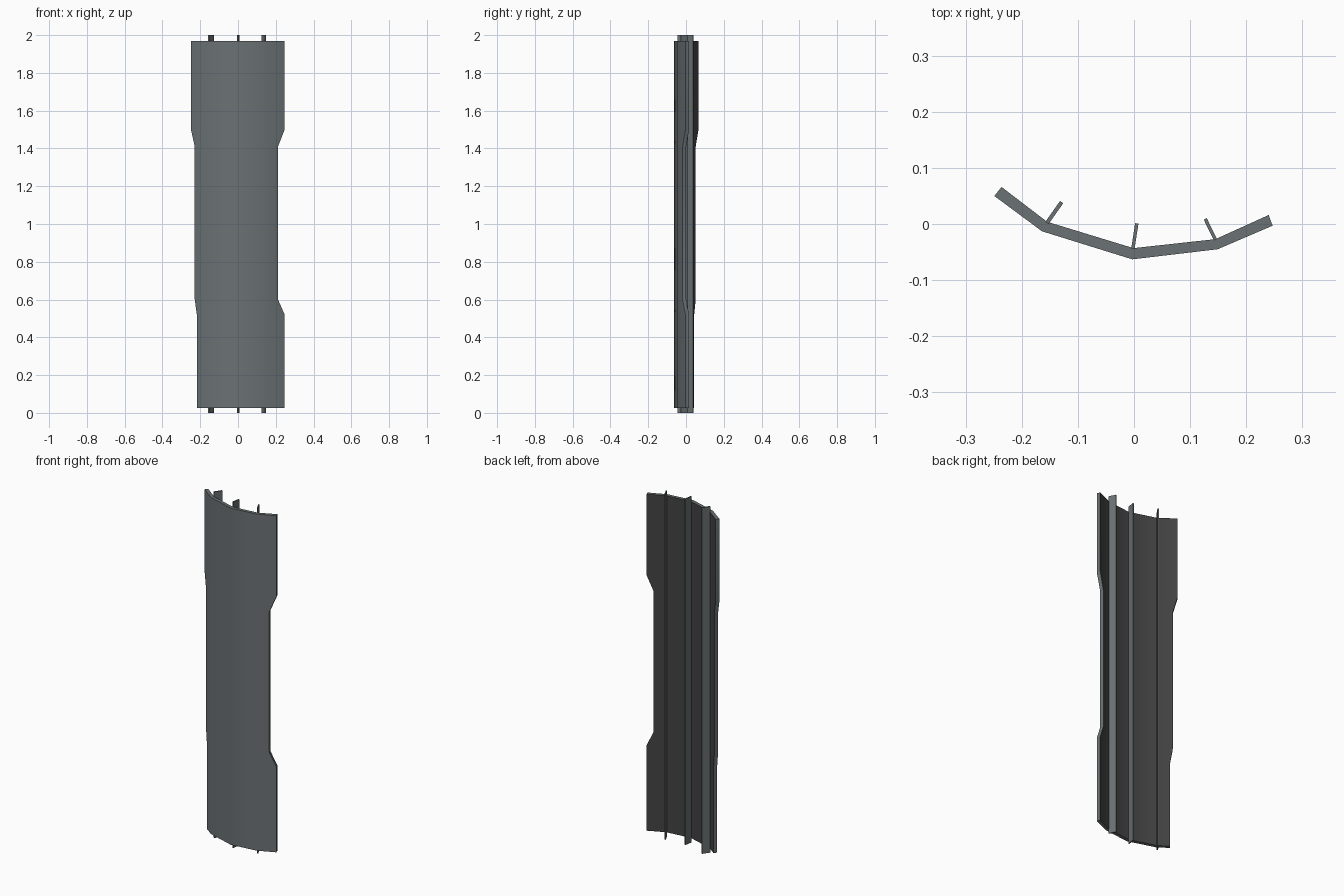
import bpy, bmesh, math
from mathutils import Vector

if "Cube" in bpy.data.objects:
    bpy.data.objects.remove(bpy.data.objects["Cube"])


def material(name, rgb):
    m = bpy.data.materials.new(name)
    m.diffuse_color = (*rgb, 1)
    m.use_nodes = True
    m.node_tree.nodes["Principled BSDF"].inputs["Base Color"].default_value = m.diffuse_color
    return m


slate = material("slate grey", (0.145, 0.165, 0.172))
dark = material("dark grey", (0.055, 0.055, 0.055))


def finish(bm, name, mats, smooth=False):
    bmesh.ops.recalc_face_normals(bm, faces=bm.faces)
    mesh = bpy.data.meshes.new(name)
    bm.to_mesh(mesh)
    bm.free()
    for m in mats:
        mesh.materials.append(m)
    ob = bpy.data.objects.new(name, mesh)
    bpy.context.collection.objects.link(ob)
    if smooth:
        bpy.context.view_layer.objects.active = ob
        ob.select_set(True)
        bpy.ops.object.shade_smooth_by_angle(angle=math.radians(35))
        ob.select_set(False)
    return ob


# Folded panel: front and back cross-section, side edges move along z
front = [(-0.249, 0.050), (-0.164, -0.013), (-0.003, -0.063), (0.149, -0.045), (0.247, -0.003)]
back = [(-0.236, 0.066), (-0.155, 0.004), (-0.001, -0.043), (0.145, -0.027), (0.240, 0.016)]
# height, left edge x, right edge x
stations = [(0.025, -0.218, 0.247), (0.52, -0.218, 0.247), (0.60, -0.229, 0.212),
            (1.41, -0.229, 0.212), (1.50, -0.249, 0.247), (1.97, -0.249, 0.247)]

bm = bmesh.new()
rings = []
for z, left, right in stations:
    tl = (left - front[1][0]) / (front[0][0] - front[1][0])
    tr = (right - front[3][0]) / (front[4][0] - front[3][0])
    ring = []
    for side in (front, back):
        p = [Vector(q) for q in side]
        p[0] = p[1].lerp(p[0], tl)
        p[4] = p[3].lerp(p[4], tr)
        ring.append([bm.verts.new((q.x, q.y, z)) for q in p])
    rings.append(ring)
for a, b in zip(rings, rings[1:]):
    for s in (0, 1):
        for i in range(4):
            f = bm.faces.new((a[s][i], a[s][i + 1], b[s][i + 1], b[s][i]))
            f.material_index = s          # back skin is darker
    for i in (0, 4):
        bm.faces.new((a[0][i], a[1][i], b[1][i], b[0][i]))
for r in (rings[0], rings[-1]):
    for i in range(4):
        bm.faces.new((r[0][i], r[0][i + 1], r[1][i + 1], r[1][i]))
finish(bm, "folded_panel", [slate, dark], True)


# Upright ribs on the back of each fold
def rib(name, base, tip, thick):
    a, b = Vector(base), Vector(tip)
    d = (b - a).normalized()
    n = Vector((-d.y, d.x)) * thick / 2
    bm = bmesh.new()
    low = [bm.verts.new((q.x, q.y, 0)) for q in (a - n, b - n, b + n, a + n)]
    f = bm.faces.new(low)
    top = bmesh.ops.extrude_face_region(bm, geom=[f])["geom"]
    bmesh.ops.translate(bm, vec=(0, 0, 2), verts=[v for v in top if isinstance(v, bmesh.types.BMVert)])
    finish(bm, name, [slate])


rib("left_rib", (-0.155, 0.002), (-0.129, 0.039), 0.007)
rib("middle_rib", (-0.002, -0.044), (0.005, 0.001), 0.006)
rib("right_rib", (0.145, -0.028), (0.127, 0.009), 0.006)
